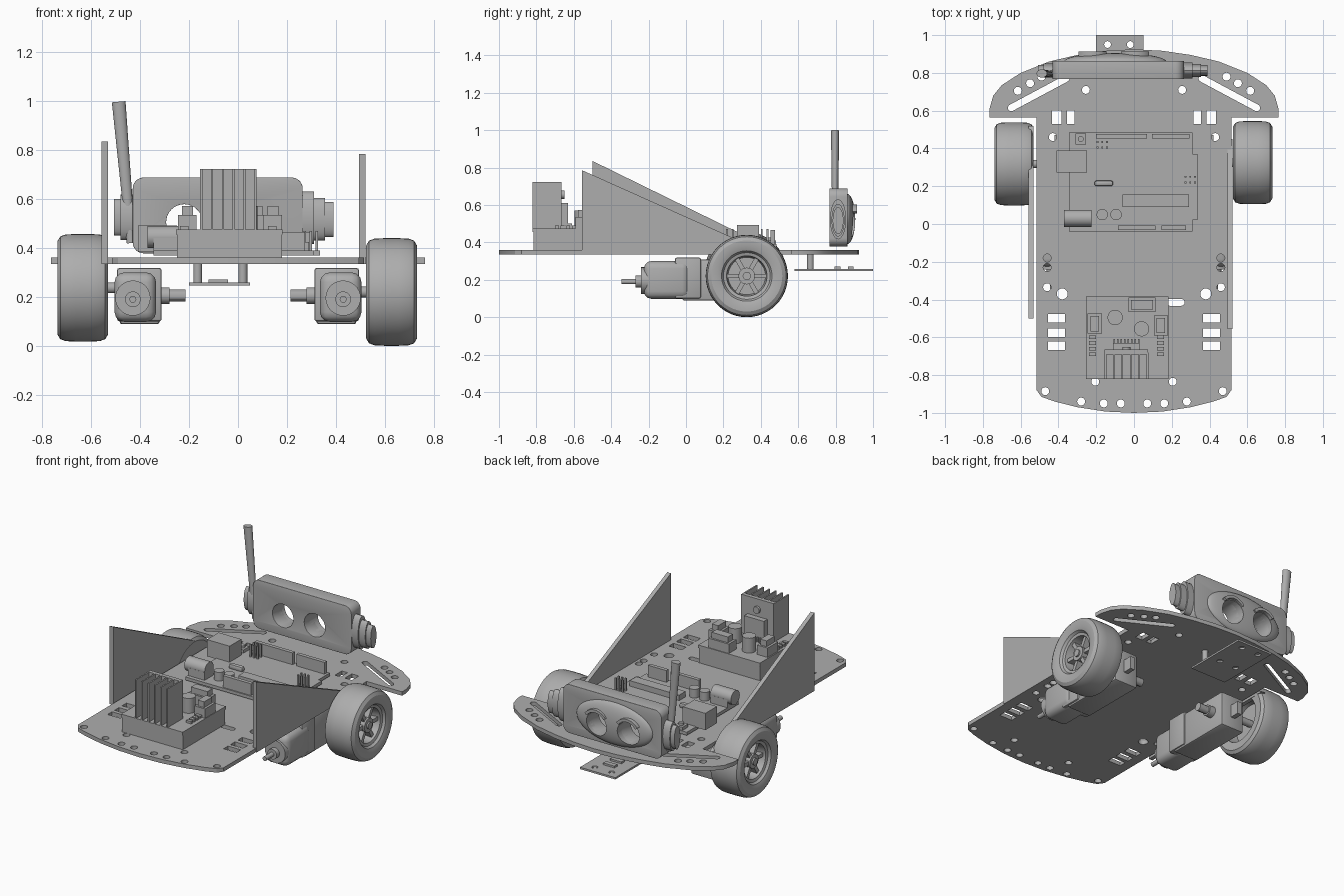
import bpy
import bmesh
from math import cos, sin, pi
from mathutils import Matrix, Vector

old = bpy.data.objects.get("Cube")
if old:
    bpy.data.objects.remove(old)

grey = bpy.data.materials.new("plain grey")
grey.use_nodes = True
tone = (0.42, 0.42, 0.42, 1)
grey.diffuse_color = tone
grey.node_tree.nodes["Principled BSDF"].inputs["Base Color"].default_value = tone
parts = []


def add_mesh(name, mesh):
    mesh.materials.clear()
    mesh.materials.append(grey)
    obj = bpy.data.objects.new(name, mesh)
    bpy.context.collection.objects.link(obj)
    parts.append(obj)
    return obj


def from_bmesh(name, bm):
    bmesh.ops.recalc_face_normals(bm, faces=bm.faces[:])
    mesh = bpy.data.meshes.new(name)
    bm.to_mesh(mesh)
    bm.free()
    return add_mesh(name, mesh)


def box(name, xs, ys, zs, bevel=0.0, segments=2):
    bm = bmesh.new()
    bmesh.ops.create_cube(bm, size=1)
    for v in bm.verts:
        v.co = [sum(r) / 2 + c * (r[1] - r[0]) for c, r in zip(v.co, (xs, ys, zs))]
    if bevel:
        bmesh.ops.bevel(bm, geom=bm.edges[:], offset=bevel, segments=segments,
                        profile=0.5, affect='EDGES')
    return from_bmesh(name, bm)


def cyl(name, base, tip, r, r_tip=None, squash=1.0, sides=28):
    base, tip = Vector(base), Vector(tip)
    axis, mid = tip - base, (base + tip) / 2
    bm = bmesh.new()
    bmesh.ops.create_cone(bm, cap_ends=True, segments=sides, radius1=r,
                          radius2=r_tip or r, depth=axis.length)
    turn = axis.to_track_quat('Z', 'Y').to_matrix().to_4x4()
    bm.transform(Matrix.Translation(mid) @ turn)
    for v in bm.verts:
        v.co.y = mid.y + (v.co.y - mid.y) * squash
    return from_bmesh(name, bm)


def bake(obj):
    """Replace an object's data with its evaluated mesh."""
    graph = bpy.context.evaluated_depsgraph_get()
    mesh = bpy.data.meshes.new_from_object(obj.evaluated_get(graph))
    name = obj.name
    if obj in parts:
        parts.remove(obj)
    bpy.data.objects.remove(obj)
    bm = bmesh.new()
    bm.from_mesh(mesh)
    bmesh.ops.remove_doubles(bm, verts=bm.verts[:], dist=0.0001)
    return from_bmesh(name, bm)


def sheet(name, outlines, thickness, matrix):
    """Flat plate from an outline followed by hole loops."""
    curve = bpy.data.curves.new(name, 'CURVE')
    curve.dimensions, curve.fill_mode, curve.extrude = '2D', 'BOTH', thickness / 2
    for loop in outlines:
        spline = curve.splines.new('POLY')
        spline.points.add(len(loop) - 1)
        for point, (u, v) in zip(spline.points, loop):
            point.co = (u, v, 0, 1)
        spline.use_cyclic_u = True
    obj = bpy.data.objects.new(name, curve)
    bpy.context.collection.objects.link(obj)
    obj = bake(obj)
    obj.data.transform(matrix)
    return obj


def arc(u, v, r, start, end, steps):
    return [(u + r * cos(start + (end - start) * i / steps),
             v + r * sin(start + (end - start) * i / steps)) for i in range(steps + 1)]


def disc(u, v, r, steps=20):
    return arc(u, v, r, 0, 2 * pi, steps)[:-1]


def slot(a, b, r):
    d = Vector(b) - Vector(a)
    t = Vector((1, 0)).angle_signed(d) * -1
    return arc(*b, r, t - pi / 2, t + pi / 2, 8) + arc(*a, r, t + pi / 2, t + pi * 1.5, 8)


def rect(u, v, w, h):
    return [(u + i * w / 2, v + j * h / 2) for i, j in ((-1, -1), (1, -1), (1, 1), (-1, 1))]


def rounded(u, v, w, h, r):
    loop = []
    for k, (i, j) in enumerate(((1, 1), (-1, 1), (-1, -1), (1, -1))):
        loop += arc(u + i * (w / 2 - r), v + j * (h / 2 - r), r, k * pi / 2, (k + 1) * pi / 2, 8)
    return loop


# Chassis plate with its pattern of holes
half = [(0, -1), (0.15, -0.993), (0.3, -0.97), (0.42, -0.94), (0.49, -0.915), (0.515, -0.88),
        (0.515, 0.565), (0.765, 0.565), (0.765, 0.61), (0.745, 0.68), (0.7, 0.735),
        (0.6, 0.8), (0.45, 0.86), (0.3, 0.895), (0.15, 0.917), (0, 0.925)]
loops = [half + [(-x, y) for x, y in half[-2:0:-1]]]
for s in (-1, 1):
    for x, y in ((0.47, -0.885), (0.28, -0.94), (0.16, -0.95), (0.07, -0.95), (0.205, -0.835),
                 (0.46, -0.335), (0.46, -0.23), (0.46, -0.18), (0.255, 0.71), (0.43, 0.46),
                 (0.49, 0.78), (0.55, 0.745), (0.615, 0.705)):
        loops.append(disc(s * x, y, 0.021))
    loops.append(disc(s * 0.38, -0.37, 0.029))
    loops += [rect(s * 0.41, y, 0.09, 0.045) for y in (-0.5, -0.575, -0.645)]
    loops += [rect(s * 0.41, 0.565, 0.05, 0.07), rect(s * 0.335, 0.565, 0.04, 0.07)]
    loops.append(slot((s * 0.36, 0.77), (s * 0.65, 0.615), 0.018))
loops.append(slot((0.19, -0.415), (0.25, -0.415), 0.018))
sheet("chassis_plate", loops, 0.025, Matrix.Translation((0, 0, 0.3475)))

# Triangular side fins
for name, x, y0, top, y1 in (("fin_a", -0.545, -0.5, 0.835, 0.52),
                             ("fin_b", 0.508, -0.555, 0.785, 0.45)):
    upright = Matrix(((0, 0, 1, x), (1, 0, 0, 0), (0, 1, 0, 0), (0, 0, 0, 1)))
    sheet(name, [[(y0, 0.335), (y1, 0.335), (y0, top)]], 0.026, upright)

# Wheels: lathed tyre and rim, spokes and hub
profile = [(0, 0.02), (0.1, 0.02), (0.108, 0.075), (0.125, 0.08), (0.135, 0.095), (0.16, 0.104),
           (0.19, 0.104), (0.21, 0.092), (0.218, 0.07), (0.22, 0.03), (0.22, -0.03),
           (0.218, -0.07), (0.21, -0.092), (0.19, -0.104), (0.14, -0.1), (0.125, -0.02), (0, -0.02)]
for s, x, y, z in ((-1, -0.635, 0.318, 0.237), (1, 0.628, 0.325, 0.22)):
    bm = bmesh.new()
    rim = [bm.verts.new((s * a, r, 0)) for r, a in profile]
    chain = [bm.edges.new(pair) for pair in zip(rim, rim[1:])]
    bmesh.ops.spin(bm, geom=rim + chain, angle=2 * pi, steps=48, axis=(1, 0, 0), cent=(0, 0, 0))
    bmesh.ops.remove_doubles(bm, verts=bm.verts[:], dist=0.0001)
    bm.transform(Matrix.Translation((x, y, z)))
    from_bmesh("wheel", bm)
    cyl("wheel_hub", (x, y, z), (x + s * 0.07, y, z), 0.045, sides=12)
    cyl("wheel_axle", (x - s * 0.2, y, z), (x + s * 0.08, y, z), 0.022)
    for k in range(6):
        spoke = box("wheel_spoke", (-0.03, 0.03), (0.03, 0.108), (-0.012, 0.012))
        spoke.data.transform(Matrix.Translation((x + s * 0.03, y, z)) @ Matrix.Rotation(k * pi / 3, 4, 'X'))

# Gear motors
for s in (-1, 1):
    def span(a, b):
        return sorted((s * a, s * b))
    box("gearbox", span(0.32, 0.485), (-0.02, 0.41), (0.088, 0.308), 0.012)
    box("gearbox_tab", span(0.39, 0.42), (0.41, 0.47), (0.16, 0.24))
    box("gearbox_collar", span(0.312, 0.495), (-0.06, 0.08), (0.1, 0.318), 0.01)
    box("motor_can", span(0.335, 0.505), (-0.225, 0.02), (0.098, 0.3), 0.04, 3)
    cyl("motor_cap", (s * 0.43, -0.24, 0.195), (s * 0.43, -0.2, 0.195), 0.072)
    cyl("motor_boss", (s * 0.43, -0.27, 0.19), (s * 0.43, -0.23, 0.19), 0.032)
    cyl("motor_shaft", (s * 0.43, -0.345, 0.19), (s * 0.43, -0.26, 0.19), 0.014)
    cyl("drive_boss", (s * 0.28, 0.32, 0.205), (s * 0.33, 0.32, 0.205), 0.034)
    cyl("drive_shaft", (s * 0.215, 0.32, 0.205), (s * 0.29, 0.32, 0.205), 0.025, sides=12)

# Line sensor board under the rear edge
holes = [disc(x, y, 0.018) for x in (-0.14, -0.02) for y in (0.95, 0.75)]
sheet("sensor_board", [rect(-0.075, 0.79, 0.25, 0.42)] + holes, 0.012, Matrix.Translation((0, 0, 0.252)))
for x in (-0.165, 0.02):
    cyl("sensor_post", (x, 0.665, 0.25), (x, 0.665, 0.34), 0.018)
for y in (0.81, 0.88):
    box("sensor_chip", (-0.12, -0.04), (y - 0.015, y + 0.015), (0.255, 0.27))

# Head: rounded slab and domed face pierced by two eyes
eyes = (-0.22, 0.005)
face_on = Matrix(((1, 0, 0, 0), (0, 0, -1, 0.815), (0, 1, 0, 0), (0, 0, 0, 1)))
head = sheet("head", [rounded(-0.083, 0.533, 0.695, 0.31, 0.045)]
             + [disc(x, 0.505, 0.074, 32) for x in eyes], 0.095, face_on)
soften = head.modifiers.new("soft edges", 'BEVEL')
soften.width, soften.segments, soften.limit_method = 0.012, 3, 'ANGLE'
bake(head)
bm = bmesh.new()
bmesh.ops.create_uvsphere(bm, u_segments=48, v_segments=24, radius=1)
bm.transform(Matrix.Translation((-0.1, 0.86, 0.525)) @ Matrix.Diagonal((0.27, 0.045, 0.135, 1)))
face = from_bmesh("face_dome", bm)
cutters = [cyl("eye_cutter", (x, 0.7, 0.505), (x, 1, 0.505), 0.074, sides=32) for x in eyes]
for cutter in cutters:
    cutter.hide_render = True
    cut = face.modifiers.new("eye", 'BOOLEAN')
    cut.operation, cut.object, cut.solver = 'DIFFERENCE', cutter, 'EXACT'
bake(face)
for cutter in cutters:
    parts.remove(cutter)
    bpy.data.objects.remove(cutter)
for x in eyes:
    brow = arc(x, 0.51, 0.092, pi * 0.2, pi * 0.8, 14)
    back = arc(x, 0.51, 0.074, pi * 0.2, pi * 0.8, 14)[::-1]
    sheet("eyebrow", [brow + back], 0.05, Matrix.Translation((0, 0.073, 0)) @ face_on)

# Ears and antenna
for x0, x1, z, r in ((0.25, 0.31, 0.523, 0.107), (0.31, 0.355, 0.518, 0.087), (0.355, 0.39, 0.516, 0.072),
                     (-0.42, -0.48, 0.525, 0.093), (-0.48, -0.508, 0.525, 0.075)):
    cyl("ear", (x0, 0.813, z), (x1, 0.813, z), r, squash=0.4)
cyl("antenna", (-0.437, 0.797, 0.42), (-0.488, 0.797, 0.998), 0.018, 0.028, squash=0.78)

# Controller board
box("controller_board", (-0.345, 0.31), (-0.04, 0.485), (0.37, 0.39))
box("controller_board_edge", (0.3, 0.335), (0.02, 0.37), (0.37, 0.39))
box("usb_port", (-0.41, -0.25), (0.272, 0.39), (0.385, 0.492))
box("power_jack", (-0.345, -0.225), (-0.015, 0.075), (0.385, 0.44))
cyl("power_barrel", (-0.37, 0.03, 0.445), (-0.225, 0.03, 0.445), 0.045)
box("main_chip", (-0.06, 0.29), (0.09, 0.155), (0.385, 0.425))
for a, b, y in ((-0.2, 0.07, 0.465), (0.095, 0.295, 0.465), (-0.085, 0.115, -0.02), (0.145, 0.275, -0.02)):
    box("socket_strip", (a, b), (y - 0.012, y + 0.012), (0.385, 0.465))
for x in (-0.168, -0.095):
    cyl("controller_capacitor", (x, 0.05, 0.385), (x, 0.05, 0.445), 0.03)
box("crystal", (-0.21, -0.11), (0.2, 0.23), (0.385, 0.42), 0.012)
box("reset_base", (-0.31, -0.255), (0.42, 0.48), (0.385, 0.41))
cyl("reset_button", (-0.282, 0.45, 0.4), (-0.282, 0.45, 0.425), 0.015)
for x, y in ((-0.168, 0.42), (0.298, 0.235)):
    for i in range(6):
        u, v = x + (i % 3 - 1) * 0.025, y + (i // 3 - 0.5) * 0.03
        box("header_pin", (u - 0.005, u + 0.005), (v - 0.005, v + 0.005), (0.385, 0.47))

# Motor driver: base block, board, heat sink and components
box("driver_base", (-0.25, 0.18), (-0.815, -0.39), (0.36, 0.455))
box("driver_board", (-0.253, 0.183), (-0.82, -0.385), (0.455, 0.475))
box("heat_sink_back", (-0.155, 0.075), (-0.69, -0.665), (0.47, 0.722))
for k in range(6):
    x = -0.155 + k * 0.0444
    box("heat_sink_fin", (x, x + 0.009), (-0.82, -0.68), (0.47, 0.722))
box("power_chip", (-0.11, 0.03), (-0.665, -0.63), (0.49, 0.61))
cyl("heat_sink_screw", (-0.04, -0.67, 0.655), (-0.04, -0.65, 0.655), 0.022)
for k in range(8):
    x = -0.108 + k * 0.0185
    box("chip_leg", (x, x + 0.007), (-0.645, -0.61), (0.47, 0.5))
for xs, ys in (((-0.245, -0.17), (-0.58, -0.475)), ((-0.03, 0.115), (-0.465, -0.39)),
               ((0.105, 0.18), (-0.59, -0.485))):
    box("terminal_base", xs, ys, (0.47, 0.535))
    box("terminal_top", (xs[0] + 0.015, xs[1] - 0.015), (ys[0] + 0.012, ys[1] - 0.012), (0.53, 0.572))
for x, y in ((-0.1, -0.495), (0.04, -0.555)):
    cyl("driver_capacitor", (x, y, 0.47), (x, y, 0.57), 0.04)
for x in (-0.22, 0.14):
    for k in range(4):
        y = -0.7 + k * 0.03
        box("diode", (x - 0.018, x + 0.018), (y, y + 0.02), (0.47, 0.49))

# Shading
bpy.ops.object.select_all(action='DESELECT')
for obj in parts:
    obj.select_set(True)
bpy.context.view_layer.objects.active = parts[0]
bpy.ops.object.shade_smooth_by_angle(angle=pi / 6)
